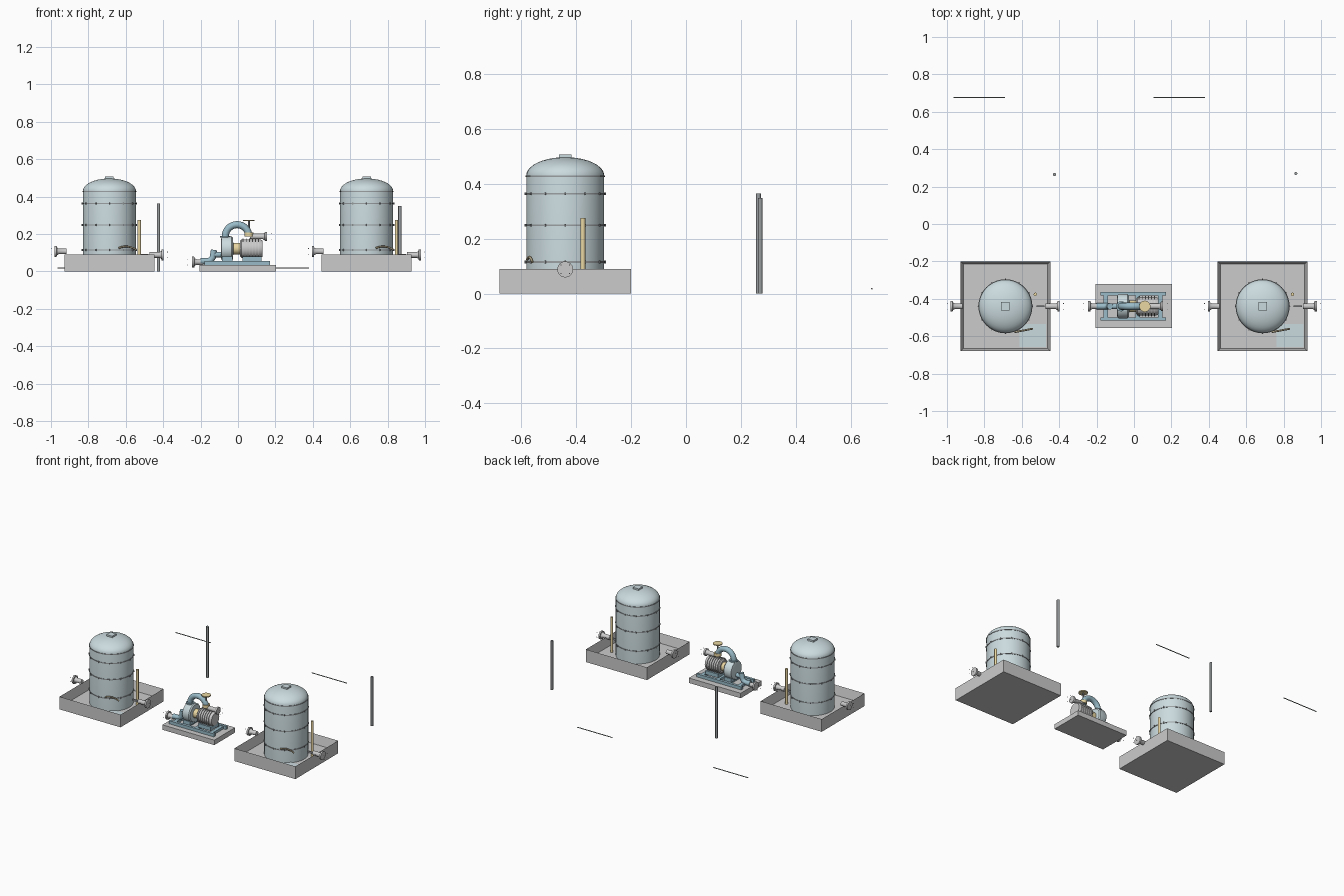
import bpy, bmesh, math
from mathutils import Vector

if "Cube" in bpy.data.objects:
    bpy.data.objects.remove(bpy.data.objects["Cube"])


def mat(name, rgb):
    m = bpy.data.materials.new(name)
    m.diffuse_color = (*rgb, 1)
    m.use_nodes = True
    m.node_tree.nodes["Principled BSDF"].inputs["Base Color"].default_value = m.diffuse_color
    return m


PALE = mat("pale_blue", (0.60, 0.71, 0.74))
BLUE = mat("pump_blue", (0.32, 0.50, 0.58))
YELLOW = mat("yellow", (0.82, 0.68, 0.36))
BROWN = mat("hose_brown", (0.42, 0.36, 0.24))
DARK = mat("dark_steel", (0.33, 0.35, 0.36))


def finish(name, bm, m=None, smooth=True):
    bmesh.ops.recalc_face_normals(bm, faces=bm.faces)
    me = bpy.data.meshes.new(name)
    bm.to_mesh(me)
    bm.free()
    o = bpy.data.objects.new(name, me)
    bpy.context.collection.objects.link(o)
    if m:
        me.materials.append(m)
    if smooth:
        bpy.context.view_layer.objects.active = o
        o.select_set(True)
        bpy.ops.object.shade_smooth_by_angle(angle=math.radians(35))
        o.select_set(False)
    return o


def box(name, x, y, z, m=None):
    bm = bmesh.new()
    bmesh.ops.create_cube(bm, size=1)
    for v in bm.verts:
        v.co = Vector([(r[0] + r[1]) / 2 + c * (r[1] - r[0]) for r, c in zip((x, y, z), v.co)])
    return finish(name, bm, m, False)


def lathe(name, profile, origin, axis="Z", m=None, n=32):
    """Revolve (radius, height) points around an axis through origin."""
    bm = bmesh.new()
    rings = []
    for r, h in profile:
        ring = []
        for i in range(n):
            a = 2 * math.pi * i / n
            p = Vector((r * math.cos(a), r * math.sin(a), h))
            if axis == "X":
                p = Vector((p.z, p.x, p.y))
            ring.append(bm.verts.new(p + Vector(origin)))
        rings.append(ring)
    for a, b in zip(rings, rings[1:]):
        for i in range(n):
            bm.faces.new((a[i], a[(i + 1) % n], b[(i + 1) % n], b[i]))
    bm.faces.new(rings[0])
    bm.faces.new(rings[-1])
    bmesh.ops.remove_doubles(bm, verts=bm.verts, dist=1e-5)
    return finish(name, bm, m)


def cyl(name, origin, r, a, b, axis="Z", m=None, n=24):
    return lathe(name, [(r, a), (r, b)], origin, axis, m, n)


def tube(name, pts, r, m):
    cu = bpy.data.curves.new(name, "CURVE")
    cu.dimensions = "3D"
    cu.bevel_depth, cu.bevel_resolution, cu.use_fill_caps = r, 4, True
    s = cu.splines.new("POLY")
    s.points.add(len(pts) - 1)
    for p, c in zip(s.points, pts):
        p.co = (*c, 1)
    cu.materials.append(m)
    o = bpy.data.objects.new(name, cu)
    bpy.context.collection.objects.link(o)


def nozzle(name, x_root, x_face, bolt_x, y, z, r=0.029):
    """Stub pipe with end flange, and the loose bolts standing off it."""
    d = 1 if x_face > x_root else -1
    lathe(name, [(0.015, x_root), (0.015, x_face - d * .022), (0.021, x_face - d * .012),
                 (r, x_face - d * .011), (r, x_face)], (0, y, z), "X")
    for i in range(4):
        a = math.pi / 4 + i * math.pi / 2
        cyl(name + "_bolt", (0, y + .022 * math.cos(a), z + .022 * math.sin(a)),
            .002, bolt_x - d * .004, bolt_x, "X", None, 6)


Y = -0.44
FLOOR = 0.025


def tank_unit(side, cx):
    # Containment basin: slab with an inset, sunken floor
    bm = bmesh.new()
    bmesh.ops.create_cube(bm, size=1)
    for v in bm.verts:
        v.co = Vector((cx + v.co.x * .48, Y + v.co.y * .48, .045 + v.co.z * .09))
    bm.faces.ensure_lookup_table()
    top = max(bm.faces, key=lambda f: f.calc_center_median().z)
    bmesh.ops.inset_region(bm, faces=[top], thickness=.021)
    for v in top.verts:
        v.co.z = FLOOR
    finish(side + "_basin", bm, None, False)
    box(side + "_sump_cover", (cx + .075, cx + .218), (Y - .218, Y - .095), (FLOOR, FLOOR + .004), PALE)
    # Vessel with domed roof
    dome = [(.142 * math.cos(a), .43 + .067 * math.sin(a))
            for a in [math.pi / 2 * i / 10 for i in range(10)]]
    lathe(side + "_tank", [(.142, FLOOR)] + dome + [(0.0001, .497)], (cx, Y, 0), "Z", PALE, 40)
    box(side + "_hatch", (cx - .023, cx + .023), (Y - .023, Y + .023), (.485, .507), PALE)
    # Hoops
    for z in (.115, .249, .364, .428):
        lathe(side + "_hoop", [(.14, z - .003), (.1445, z - .003), (.1445, z + .003), (.14, z + .003)],
              (cx, Y, 0), "Z", DARK, 40)
    for z in (.115, .249, .364):
        for i in range(12):
            a = 2 * math.pi * i / 12
            cyl(side + "_hoop_lug", (cx + .145 * math.cos(a), Y + .145 * math.sin(a), z),
                .0035, -.005, .005, "Z", DARK, 6)
    # Level pipe, drain bracket and hose
    cyl(side + "_level_pipe", (cx + .16, Y + .064, 0), .009, FLOOR, .275, "Z", YELLOW, 16)
    box(side + "_drain_bar", (cx + .165, cx + .21), (Y - .005, Y + .005), (.08, .092), DARK)
    pts = []
    for i in range(13):
        t = i / 12
        pts.append((cx + .05 + .095 * t, Y - .138 + .018 * t, .125 + .05 * t * (1 - t) - .01 * t))
    tube(side + "_hose", pts, .005, BROWN)
    # Flanged connections on both basin walls
    nozzle(side + "_inlet", cx - .23, cx - .293, cx - .3125, Y, .107)
    nozzle(side + "_outlet", cx + .215, cx + .29, cx + .3125, Y, .088)


tank_unit("left", -.6875)
tank_unit("right", .6875)

# Pump plinth and skid
box("plinth", (-.206, .202), (-.555, -.32), (0, .035))
for y in (Y - .068, Y + .068):
    box("skid_rail", (-.18, .172), (y - .009, y + .009), (.035, .057), BLUE)
for x in (-.15, -.06, .02, .14):
    box("skid_cross_member", (x - .012, x + .012), (Y - .06, Y + .06), (.035, .053), BLUE)
box("pump_foot", (-.085, -.03), (Y - .055, Y + .055), (.053, .08), BLUE)
box("motor_foot", (.025, .125), (Y - .045, Y + .045), (.053, .08), BLUE)

# Pump casing, coupling and finned motor
CZ = .122
lathe("pump_casing", [(.045, -.092), (.06, -.088), (.065, -.08), (.065, -.035), (.058, -.028), (.03, -.025)],
      (0, Y, CZ), "X", PALE)
box("discharge_neck", (-.088, -.045), (Y - .022, Y + .022), (.15, .185), PALE)
cyl("coupling_guard", (0, Y, CZ), .031, -.03, .02, "X", YELLOW)
lathe("motor", [(.042, .012), (.049, .018), (.049, .118), (.044, .13)], (0, Y, CZ), "X")
for i in range(6):
    x = .025 + i * .0165
    cyl("motor_fin", (0, Y, CZ), .055, x, x + .005, "X")

# Discharge arch, valve with handwheel, outlet
VX = .058
arch = [(-.068, Y, .15)] + [(-.005 - .063 * math.cos(a), Y, .187 + .063 * math.sin(a))
                            for a in [math.pi * i / 16 for i in range(17)]]
tube("discharge_arch", arch, .019, BLUE)
cyl("arch_flange", (-.068, Y, 0), .027, .182, .19, "Z", BLUE)
cyl("valve_body", (VX, Y, 0), .024, .188, .209, "Z", YELLOW)
cyl("valve_stem", (VX, Y, 0), .005, .2, .274, "Z", DARK, 12)
cyl("handwheel", (VX, Y, 0), .03, .269, .276, "Z", YELLOW)
nozzle("pump_outlet", .065, .155, .18, Y, .187, .025)

# Suction line with riser
nozzle("pump_inlet", -.19, -.245, -.27, Y, .05)
tube("suction_pipe", [(-.2, Y, .055), (-.16, Y, .055), (-.145, Y, .06), (-.135, Y, .075), (-.128, Y, .115)], .017, BLUE)
cyl("suction_branch", (0, Y, .09), .015, -.135, -.08, "X", BLUE)

# Standing posts and ground rods behind
cyl("left_post", (-.425, .264, 0), .0085, 0, .364, "Z", DARK, 12)
cyl("right_post", (.865, .27, 0), .0085, 0, .349, "Z", DARK, 12)
for x in (-.965, .105):
    cyl("ground_rod", (0, .677, .018), .003, x, x + .275, "X", DARK, 8)
